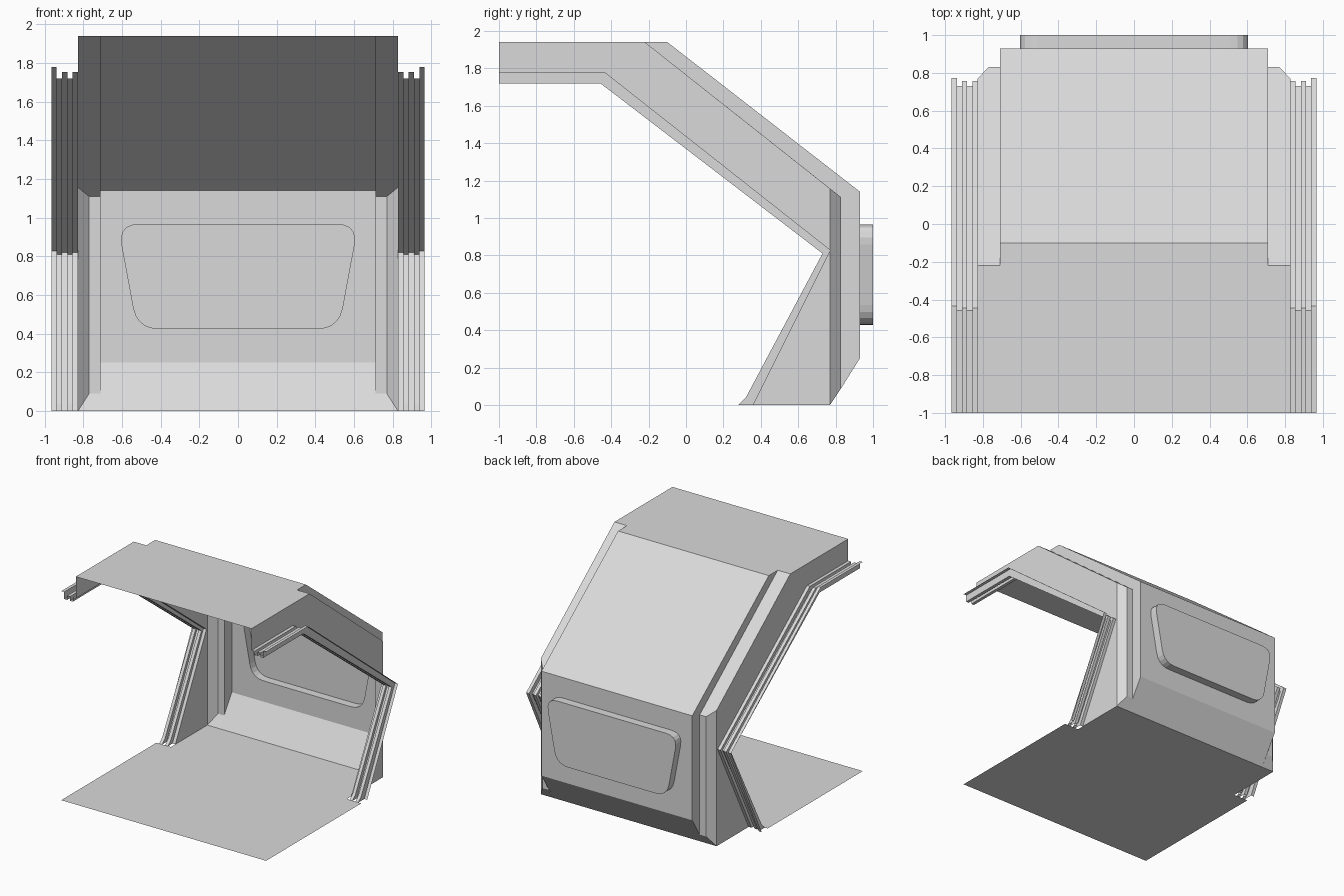
import bpy, bmesh
from mathutils import Vector

cube = bpy.data.objects.get("Cube")
if cube:
    bpy.data.objects.remove(cube, do_unlink=True)

GREY = (0.7, 0.7, 0.7, 1)
grey = bpy.data.materials.new("light_grey")
grey.use_nodes = True
grey.diffuse_color = GREY
grey.node_tree.nodes["Principled BSDF"].inputs["Base Color"].default_value = GREY


def sheet(name, faces):
    """Thin panel built as its +x half and mirrored."""
    bm = bmesh.new()
    for face in faces:
        bm.faces.new([bm.verts.new(p) for p in face])
    bmesh.ops.remove_doubles(bm, verts=bm.verts, dist=0.0005)
    bmesh.ops.recalc_face_normals(bm, faces=bm.faces)
    mesh = bpy.data.meshes.new(name)
    bm.to_mesh(mesh)
    bm.free()
    mesh.materials.append(grey)
    obj = bpy.data.objects.new(name, mesh)
    bpy.context.collection.objects.link(obj)
    obj.modifiers.new("Mirror", 'MIRROR').merge_threshold = 0.0005
    return obj


def ribbon(path_a, xa, path_b, xb):
    """Quads between two (y, z) paths at two x positions."""
    a = [(xa, *p) for p in path_a]
    b = [(xb, *p) for p in path_b]
    return [(a[i], a[i + 1], b[i + 1], b[i]) for i in range(len(a) - 1)]


def half_outline(top, bottom, radius, y):
    """Right half of a rounded trapezoid, from top centre to bottom centre."""
    pts = [Vector((0, top[1])), Vector(top), Vector(bottom), Vector((0, bottom[1]))]
    out = [pts[0]]
    for i in (1, 2):
        p = pts[i]
        a = p + (pts[i - 1] - p).normalized() * radius
        b = p + (pts[i + 1] - p).normalized() * radius
        for k in range(6):
            t = k / 5
            out.append(a * (1 - t) ** 2 + p * 2 * t * (1 - t) + b * t * t)
    out.append(pts[3])
    return [(v.x, y, v.y) for v in out]


def between(a, b):
    return [(a[i], a[i + 1], b[i + 1], b[i]) for i in range(len(a) - 1)]


FRONT, ROOF, BACK = -1, 1.94, 0.93
MID, CUT, SIDE, OUT = 0.71, 0.77, 0.828, 0.965
EAVE, SILL = 1.14, 0.25
POST, FOOT = 0.83, 0.77
POST_TOP, POST_LOW, CORNER_TOP = 1.11, 0.09, 1.157

# Rail paths (y, z): outer flange, ridges and grooves
flange = [(FRONT, 1.78), (-0.435, 1.78), (0.773, 0.828), (0.38, 0.04), (0.36, 0)]
ridge = [(FRONT, 1.755), (-0.445, 1.755), (0.758, 0.82), (0.355, 0.03), (0.34, 0)]
groove = [(FRONT, 1.72), (-0.458, 1.72), (0.73, 0.81), (0.32, 0.04), (0.28, 0)]

# Roof with the sloped rear panel
sheet("roof", [
    [(0, FRONT, ROOF), (SIDE, FRONT, ROOF), (SIDE, -0.22, ROOF),
     (MID, -0.22, ROOF), (MID, -0.10, ROOF), (0, -0.10, ROOF)]])
sheet("sloped_panel", ribbon([(-0.10, ROOF), (BACK, EAVE)], 0,
                             [(-0.10, ROOF), (BACK, EAVE)], MID))

# Recessed corners beside the sloped panel and the back wall
sheet("corner_panels", [
    [(MID, -0.22, ROOF), (SIDE, -0.22, ROOF), (SIDE, FOOT, CORNER_TOP),
     (CUT, POST, POST_TOP), (MID, POST, POST_TOP)],
    [(MID, POST, POST_TOP), (CUT, POST, POST_TOP),
     (CUT, POST, POST_LOW), (MID, POST, POST_LOW)],
    [(CUT, POST, POST_TOP), (SIDE, FOOT, CORNER_TOP),
     (SIDE, FOOT, 0), (CUT, POST, POST_LOW)],
    [(MID, POST, POST_LOW), (CUT, POST, POST_LOW), (SIDE, FOOT, 0), (MID, FOOT, 0)]])
sheet("step_walls", [
    [(MID, -0.22, ROOF), (MID, -0.10, ROOF), (MID, BACK, EAVE),
     (MID, BACK, SILL), (MID, POST, POST_LOW), (MID, POST, POST_TOP)]])

# Back wall with its protruding rounded window box
rim = half_outline((0.66, 1.03), (0.54, 0.367), 0.16, BACK)
hole = half_outline((0.62, 0.965), (0.52, 0.427), 0.11, BACK)
cap = [(x, 1.0, z) for x, y, z in hole]
sheet("back_wall", [
    [(0, BACK, EAVE), (MID, BACK, EAVE), (MID, BACK, SILL), (0, BACK, SILL)] + rim[::-1]])
sheet("window_rim", between(rim, hole))
sheet("window_box", between(hole, cap) + [cap])
sheet("lower_back_slope", ribbon([(BACK, SILL), (FOOT, 0)], 0,
                                 [(BACK, SILL), (FOOT, 0)], MID))

# Side walls
wall = [(FRONT, ROOF), (-0.22, ROOF), (FOOT, CORNER_TOP), (FOOT, 0)] + ridge[::-1]
sheet("side_walls", [[(SIDE, y, z) for y, z in wall]])

# Stepped rails along the door opening
levels = [ridge, groove, ridge, groove, flange]
step = (OUT - SIDE) / len(levels)
rails = []
for i, path in enumerate(levels):
    x0 = SIDE + i * step
    rails += ribbon(path, x0, path, x0 + step)
    if i + 1 < len(levels):
        rails += ribbon(path, x0 + step, levels[i + 1], x0 + step)
sheet("door_rails", rails)

# Floor, wider in front of the rails
sheet("floor", [
    [(0, FRONT, 0), (OUT, FRONT, 0), (OUT, 0.28, 0), (SIDE, 0.28, 0),
     (SIDE, FOOT, 0), (0, FOOT, 0)]])
